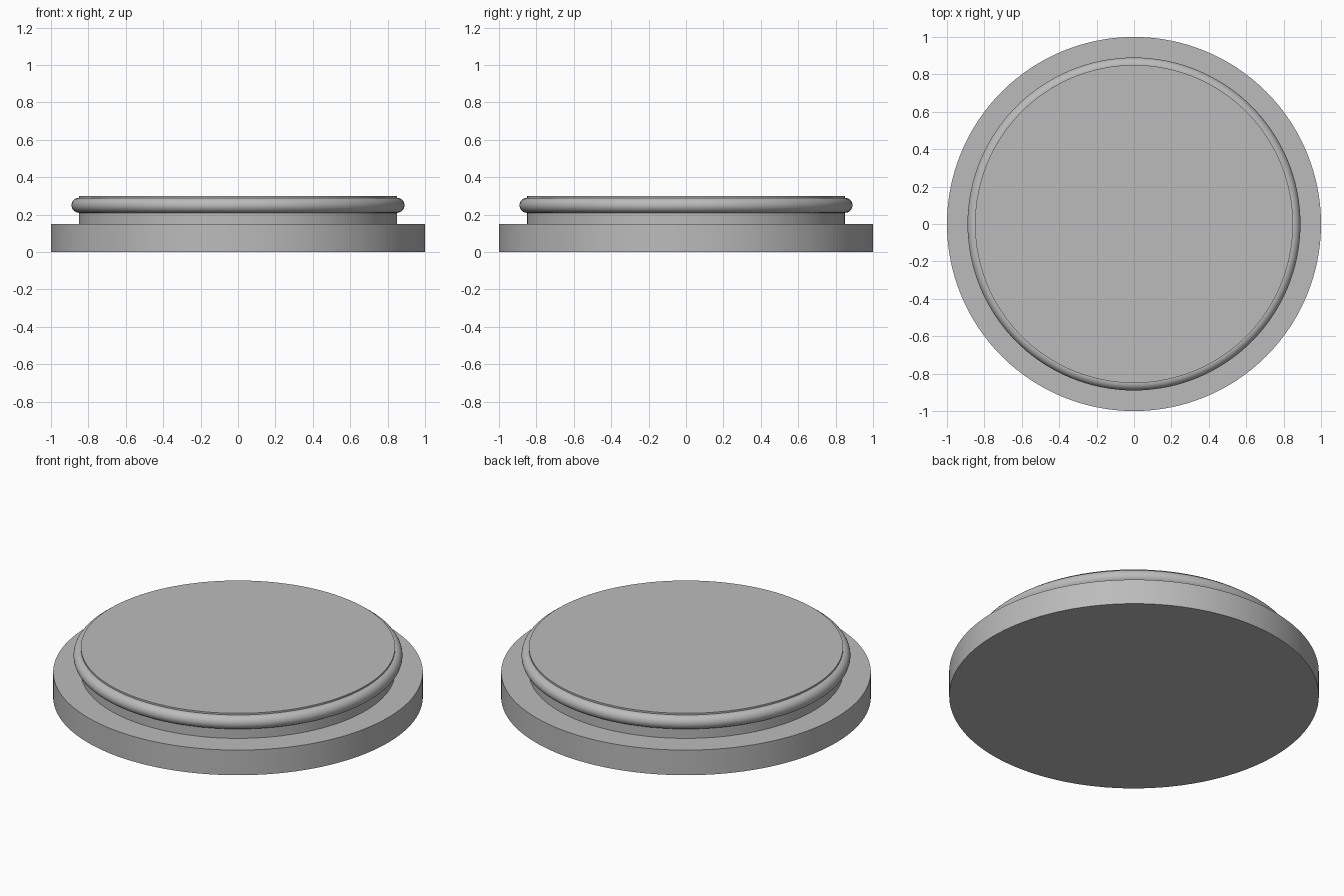
import bpy

if "Cube" in bpy.data.objects:
    bpy.data.objects.remove(bpy.data.objects["Cube"])

SIDES = 128

grey = bpy.data.materials.new("plain grey")
grey.diffuse_color = (0.5, 0.5, 0.5, 1.0)
grey.use_nodes = True
grey.node_tree.nodes["Principled BSDF"].inputs["Base Color"].default_value = grey.diffuse_color


def finish(name):
    """Name the active object, colour it and smooth its round sides."""
    obj = bpy.context.object
    obj.name = name
    obj.data.materials.append(grey)
    bpy.ops.object.shade_smooth_by_angle()


def disc(name, radius, bottom, top):
    bpy.ops.mesh.primitive_cylinder_add(
        vertices=SIDES, radius=radius, depth=top - bottom,
        location=(0, 0, (bottom + top) / 2))
    finish(name)


# Wide base and the narrower plug on top of it
disc("base_disc", 1.0, 0.0, 0.15)
disc("plug_disc", 0.85, 0.15, 0.30)

# Round sealing ring half sunk into the plug's side
bpy.ops.mesh.primitive_torus_add(
    major_segments=SIDES, minor_segments=32,
    major_radius=0.85, minor_radius=0.04, location=(0, 0, 0.25))
finish("sealing_ring")
